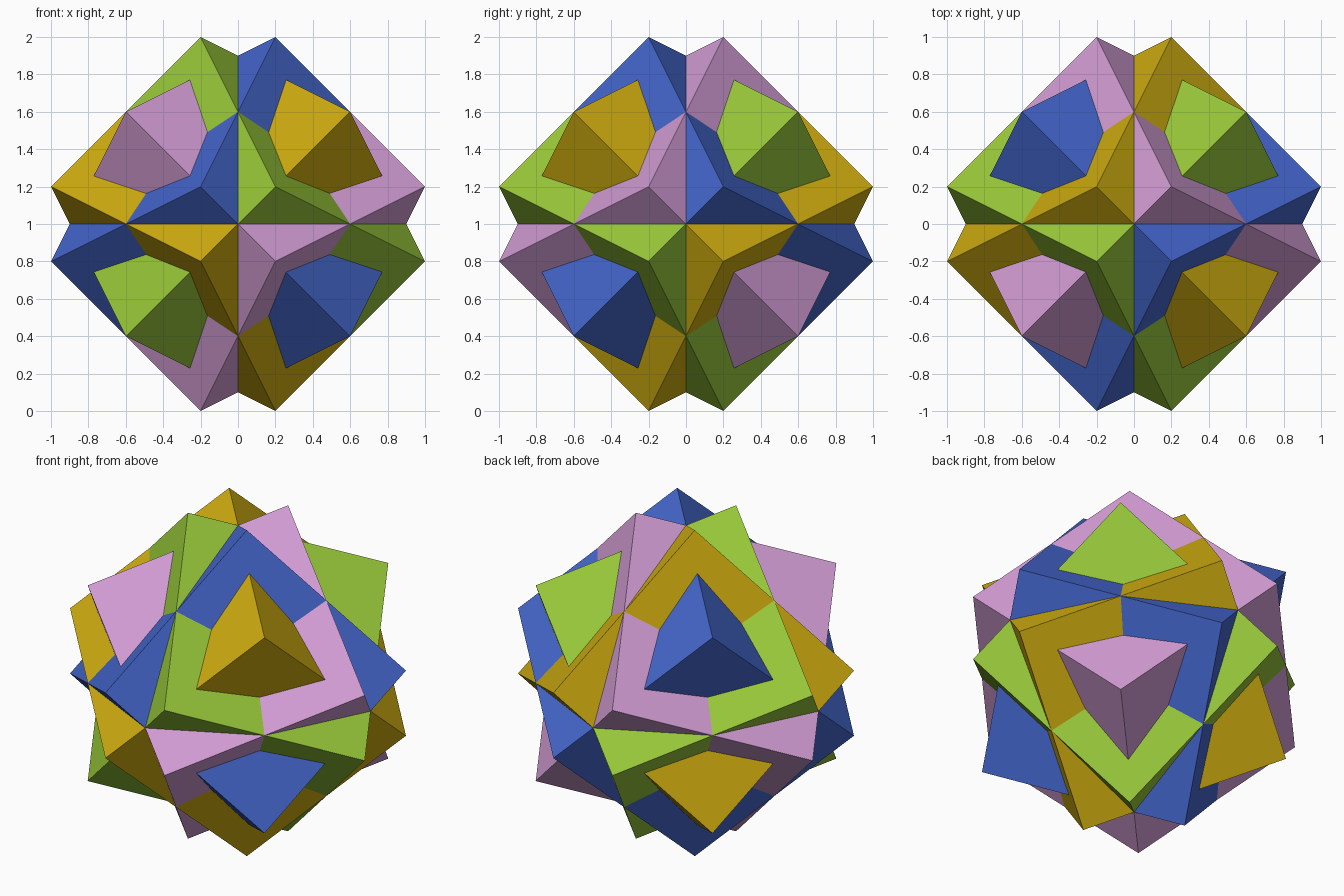
import bpy
import math
from mathutils import Matrix, Vector

if "Cube" in bpy.data.objects:
    bpy.data.objects.remove(bpy.data.objects["Cube"])

EDGE = 1.2                      # edge length of every cube
CENTRE = Vector((0, 0, 1))

# Each cube: colour name, linear colour, the body diagonal it is turned about
CUBES = [
    ("green", (0.314, 0.578, 0.042), (1, 1, 1)),
    ("blue", (0.058, 0.133, 0.604), (-1, 1, 1)),
    ("pink", (0.645, 0.332, 0.658), (-1, -1, 1)),
    ("yellow", (0.604, 0.402, 0.005), (1, -1, 1)),
]


def make_cube(name, colour, axis):
    """Flat-coloured cube turned 60 degrees about one of its diagonals."""
    mat = bpy.data.materials.new(name)
    mat.diffuse_color = (*colour, 1)
    mat.use_nodes = True
    mat.node_tree.nodes["Principled BSDF"].inputs["Base Color"].default_value = mat.diffuse_color
    bpy.ops.mesh.primitive_cube_add(size=EDGE)
    cube = bpy.context.object
    cube.name = name + "_cube"
    turn = Matrix.Rotation(math.radians(60), 4, Vector(axis))
    cube.data.transform(Matrix.Translation(CENTRE) @ turn)
    cube.data.materials.append(mat)


# Four interlocking cubes sharing one centre
for name, colour, axis in CUBES:
    make_cube(name, colour, axis)
